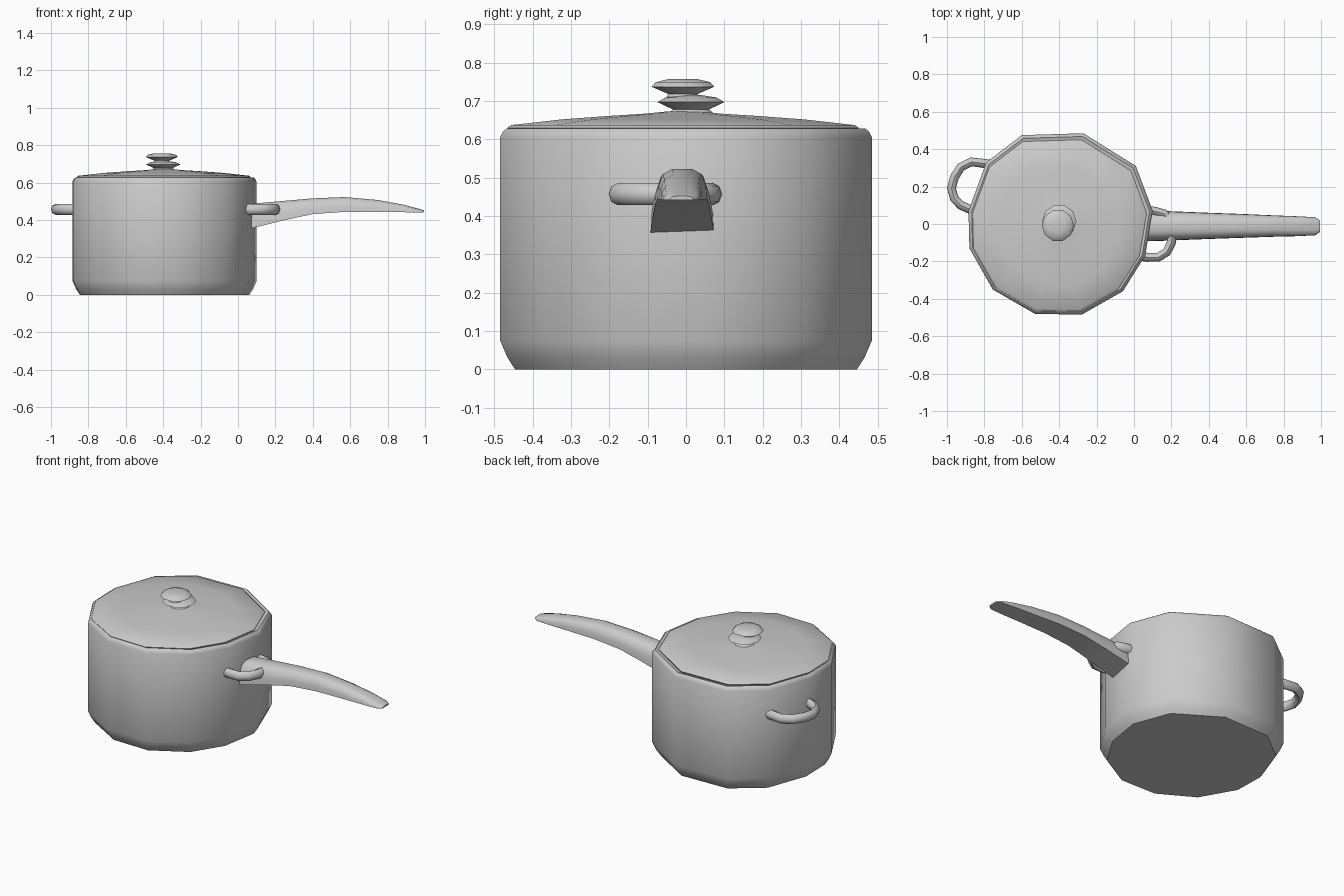
import bpy, bmesh, math
from mathutils import Vector

if "Cube" in bpy.data.objects:
    bpy.data.objects.remove(bpy.data.objects["Cube"])


def finish(obj, angle):
    bpy.ops.object.select_all(action='DESELECT')
    bpy.context.view_layer.objects.active = obj
    obj.select_set(True)
    bpy.ops.object.shade_smooth_by_angle(angle=math.radians(angle))


def loft(name, rings, angle=50):
    """Skin a list of equal-length point rings and cap both ends."""
    bm = bmesh.new()
    loops = [[bm.verts.new(p) for p in ring] for ring in rings]
    n = len(loops[0])
    for a, b in zip(loops, loops[1:]):
        for i in range(n):
            j = (i + 1) % n
            bm.faces.new((a[i], a[j], b[j], b[i]))
    bm.faces.new(loops[0])
    bm.faces.new(loops[-1])
    bmesh.ops.recalc_face_normals(bm, faces=bm.faces)
    mesh = bpy.data.meshes.new(name)
    bm.to_mesh(mesh)
    bm.free()
    obj = bpy.data.objects.new(name, mesh)
    bpy.context.collection.objects.link(obj)
    finish(obj, angle)
    return obj


def stack(outline, centre, profile):
    """Rings of a unit outline scaled by (scale, z) pairs."""
    cx, cy = centre
    return [[(cx + x * s, cy + y * s, z) for x, y in outline] for s, z in profile]


# Slightly irregular twelve-sided pot outline, relative to the pot centre
PC = (-0.39, 0.0)
plan = [(-0.60, 0.475), (-0.27, 0.485), (0.01, 0.31), (0.10, 0.07),
        (0.06, -0.17), (-0.06, -0.36), (-0.28, -0.485), (-0.53, -0.48),
        (-0.755, -0.35), (-0.88, -0.13), (-0.885, 0.07), (-0.79, 0.33)]
outline = [(x - PC[0], y - PC[1]) for x, y in plan]

# Pot body with chamfered base and rolled rim
loft("pot_body", stack(outline, PC, [
    (0.92, 0.0), (0.96, 0.03), (1.0, 0.075), (1.0, 0.605), (0.985, 0.62),
    (0.965, 0.628), (0.94, 0.622)]))

# Shallow domed lid
loft("lid", stack(outline, (-0.395, -0.008), [
    (0.93, 0.615), (0.945, 0.63), (0.925, 0.637), (0.65, 0.652),
    (0.4, 0.661), (0.2, 0.667), (0.1, 0.672)]), 40)

# Two-tier knob, the tiers slightly off centre from each other
circle = [(math.cos(i * math.tau / 10), math.sin(i * math.tau / 10)) for i in range(10)]
loft("knob_lower", stack(circle, (-0.40, 0.013), [
    (0.065, 0.665), (0.05, 0.678), (0.092, 0.697), (0.07, 0.709), (0.03, 0.715)]))
loft("knob_upper", stack(circle, (-0.407, -0.008), [
    (0.05, 0.70), (0.04, 0.718), (0.086, 0.737), (0.075, 0.749), (0.04, 0.757)]))

# Long handle: flat underside, rounded top; stations are x, centre y, half width, bottom, top
section = [(-1, 0), (-0.97, 0.4), (-0.8, 0.82), (-0.4, 1),
           (0.4, 1), (0.8, 0.82), (0.97, 0.4), (1, 0)]
stations = [(0.05, -0.01, 0.082, 0.352, 0.485), (0.10, -0.01, 0.082, 0.363, 0.49),
            (0.25, -0.01, 0.076, 0.40, 0.503), (0.40, -0.01, 0.070, 0.432, 0.516),
            (0.57, -0.01, 0.064, 0.444, 0.523), (0.75, -0.011, 0.057, 0.443, 0.507),
            (0.88, -0.012, 0.053, 0.442, 0.483), (0.97, -0.012, 0.048, 0.441, 0.46),
            (0.995, -0.012, 0.03, 0.442, 0.452)]
loft("long_handle", [[(x, cy + hw * u, zb + (zt - zb) * v) for u, v in section]
                     for x, cy, hw, zb, zt in stations])


# Side loops: round tube bent around a plan path
def side_loop(name, path, r=0.029, z=0.457):
    pts = [Vector((x, y, z)) for x, y in path]
    rings = []
    for i, p in enumerate(pts):
        t = (pts[min(i + 1, len(pts) - 1)] - pts[max(i - 1, 0)]).normalized()
        side = Vector((t.y, -t.x, 0))
        rings.append([p + side * (0.024 * math.cos(a)) + Vector((0, 0, r * math.sin(a)))
                      for a in [k * math.tau / 8 for k in range(8)]])
    loft(name, rings)


side_loop("left_loop", [(-0.77, 0.32), (-0.81, 0.325), (-0.87, 0.332), (-0.925, 0.305),
                        (-0.96, 0.25), (-0.976, 0.19), (-0.96, 0.135),
                        (-0.925, 0.10), (-0.88, 0.08), (-0.84, 0.07)])
side_loop("right_loop", [(0.02, -0.17), (0.07, -0.178), (0.13, -0.178), (0.175, -0.15),
                         (0.20, -0.10), (0.205, -0.04), (0.19, 0.02),
                         (0.16, 0.055), (0.11, 0.068), (0.06, 0.072)])
